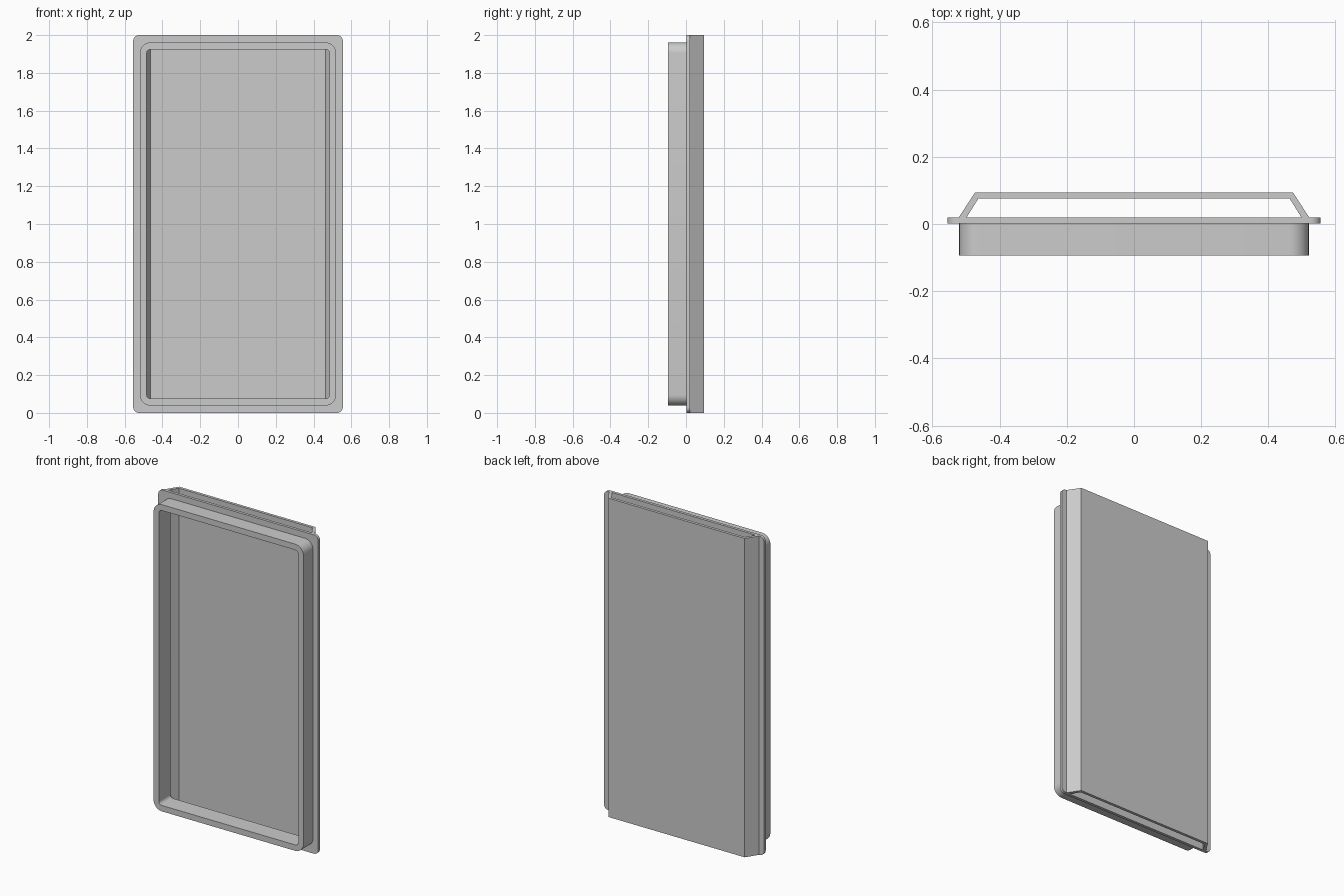
import bpy, bmesh, math

cube = bpy.data.objects.get("Cube")
if cube:
    bpy.data.objects.remove(cube, do_unlink=True)

grey = bpy.data.materials.new("plain grey")
grey.use_nodes = True
colour = (0.6, 0.6, 0.6, 1)
grey.diffuse_color = colour
grey.node_tree.nodes["Principled BSDF"].inputs["Base Color"].default_value = colour

MID = 1.0          # centre height
SEGMENTS = 8       # per rounded corner


def finish(name, bm):
    bmesh.ops.recalc_face_normals(bm, faces=bm.faces)
    mesh = bpy.data.meshes.new(name)
    bm.to_mesh(mesh)
    bm.free()
    mesh.materials.append(grey)
    obj = bpy.data.objects.new(name, mesh)
    bpy.context.collection.objects.link(obj)
    bpy.ops.object.select_all(action='DESELECT')
    obj.select_set(True)
    bpy.context.view_layer.objects.active = obj
    bpy.ops.object.shade_smooth_by_angle(angle=math.radians(30))
    return obj


def rounded_outline(half_w, half_h, radius):
    points = []
    for corner, (sx, sz) in enumerate([(1, 1), (-1, 1), (-1, -1), (1, -1)]):
        for i in range(SEGMENTS + 1):
            a = math.pi / 2 * (corner + i / SEGMENTS)
            points.append((sx * (half_w - radius) + radius * math.cos(a),
                           MID + sz * (half_h - radius) + radius * math.sin(a)))
    return points


def frame(name, outer, inner, y0, y1):
    # Closed rectangular ring made from four matching rounded loops
    bm = bmesh.new()
    loops = [[bm.verts.new((x, y, z)) for x, z in rounded_outline(*size)]
             for size, y in ((outer, y0), (outer, y1), (inner, y1), (inner, y0))]
    for a, b in zip(loops, loops[1:] + loops[:1]):
        for i in range(len(a)):
            j = (i + 1) % len(a)
            bm.faces.new((a[i], a[j], b[j], b[i]))
    return finish(name, bm)


# Front rim and the wider flange share one opening
opening = (0.484, 0.925, 0.022)
frame("front_rim", (0.52, 0.962, 0.058), opening, -0.094, 0.002)
frame("flange", (0.555, 1.0, 0.03), opening, 0.002, 0.02)

# Folded back panel: a channel with sloping sides, open at top and bottom
half = [(0.521, 0.02), (0.473, 0.094), (0.463, 0.076), (0.498, 0.02)]
bm = bmesh.new()
ends = []
for z in (0, 2 * MID):
    right = [bm.verts.new((x, y, z)) for x, y in half]
    left = [bm.verts.new((-x, y, z)) for x, y in half]
    for side in (right, left):
        bm.faces.new(side)
    bm.faces.new((right[1], left[1], left[2], right[2]))
    ends.append((right, left))
(r0, l0), (r1, l1) = ends
for low, high in ((r0, r1), (l0, l1)):
    for i, j in ((0, 1), (2, 3), (3, 0)):
        bm.faces.new((low[i], low[j], high[j], high[i]))
for k in (1, 2):
    bm.faces.new((r0[k], l0[k], l1[k], r1[k]))
finish("back_panel", bm)
